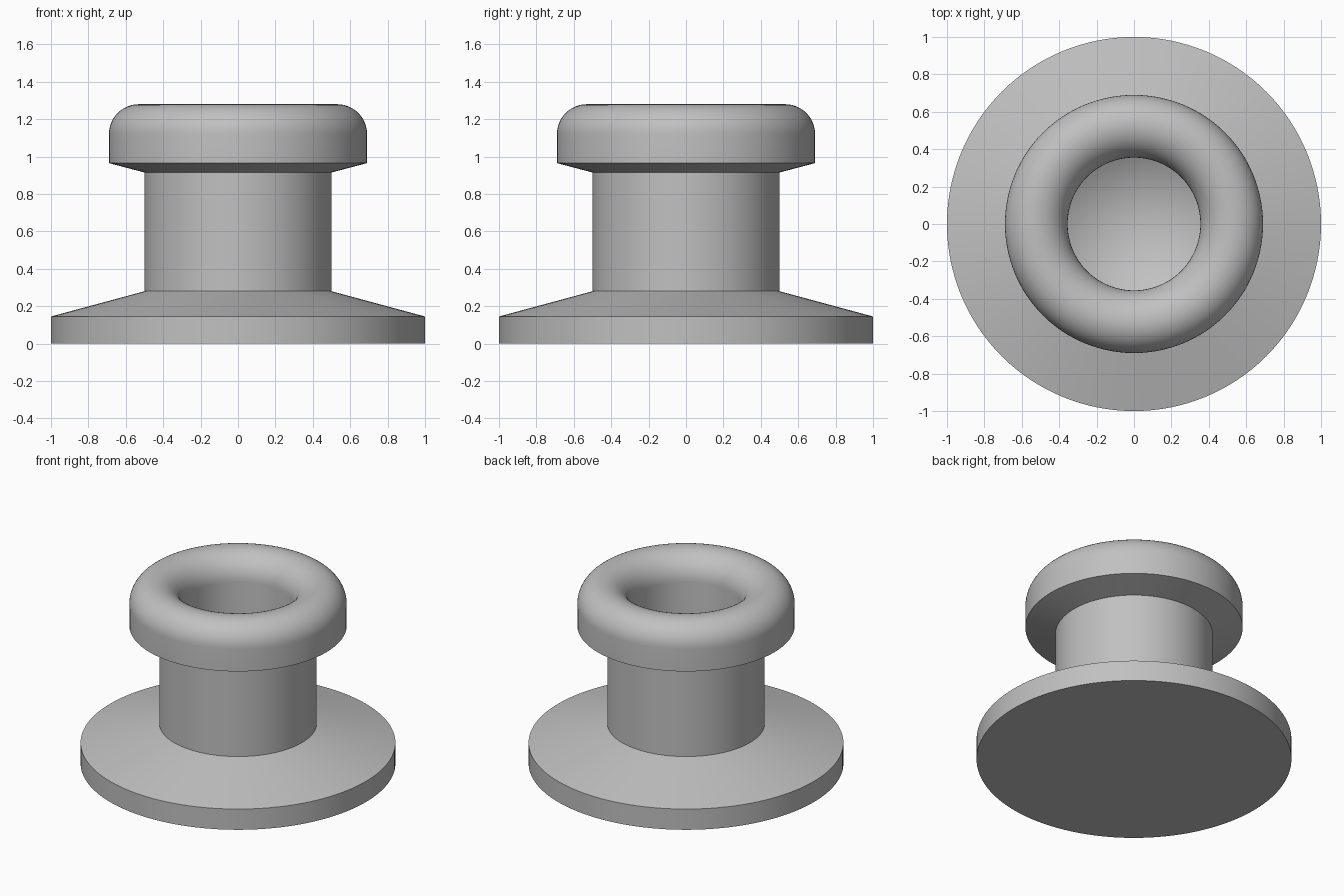
import bpy
import bmesh
from math import sin, cos, pi, radians

cube = bpy.data.objects.get("Cube")
if cube:
    bpy.data.objects.remove(cube, do_unlink=True)

SEGMENTS = 128
ARC_STEPS = 12

gray = bpy.data.materials.new("plain gray")
gray.use_nodes = True
color = (0.53, 0.53, 0.53, 1)
gray.diffuse_color = color
gray.node_tree.nodes["Principled BSDF"].inputs["Base Color"].default_value = color


def arc(cx, cz, rx, rz, start, end):
    """Points of an elliptical arc in the profile plane."""
    angles = [start + (end - start) * i / ARC_STEPS for i in range(ARC_STEPS + 1)]
    return [(cx + rx * cos(a), cz + rz * sin(a)) for a in angles]


def lathe(name, profile):
    """Revolve a radius/height profile around the z axis."""
    bm = bmesh.new()
    verts = [bm.verts.new((r, 0, z)) for r, z in profile]
    edges = [bm.edges.new(pair) for pair in zip(verts, verts[1:])]
    bmesh.ops.spin(bm, geom=verts + edges, cent=(0, 0, 0), axis=(0, 0, 1),
                   angle=2 * pi, steps=SEGMENTS, use_merge=True)
    bmesh.ops.remove_doubles(bm, verts=bm.verts, dist=0.0001)
    bmesh.ops.recalc_face_normals(bm, faces=bm.faces)
    mesh = bpy.data.meshes.new(name)
    bm.to_mesh(mesh)
    bm.free()
    mesh.materials.append(gray)
    obj = bpy.data.objects.new(name, mesh)
    bpy.context.collection.objects.link(obj)
    bpy.ops.object.select_all(action="DESELECT")
    obj.select_set(True)
    bpy.context.view_layer.objects.active = obj
    bpy.ops.object.shade_smooth_by_angle(angle=radians(30))
    return obj


# Flange with a sloped upper face, then the straight stem
flange = [(0, 0), (1, 0), (1, 0.145), (0.5, 0.28)]
stem_top = [(0.5, 0.915)]

# Head: sloped underside, straight side, rounded outer and inner lips
head = [(0.69, 0.965)]
outer_lip = arc(0.53, 1.12, 0.16, 0.16, 0, pi / 2)
inner_lip = arc(0.53, 1.105, 0.175, 0.175, pi / 2, pi)[1:]

# Blind bore with a conical bottom
bore = [(0.355, 0.36), (0, 0.15)]

lathe("flanged_bushing", flange + stem_top + head + outer_lip + inner_lip + bore)
